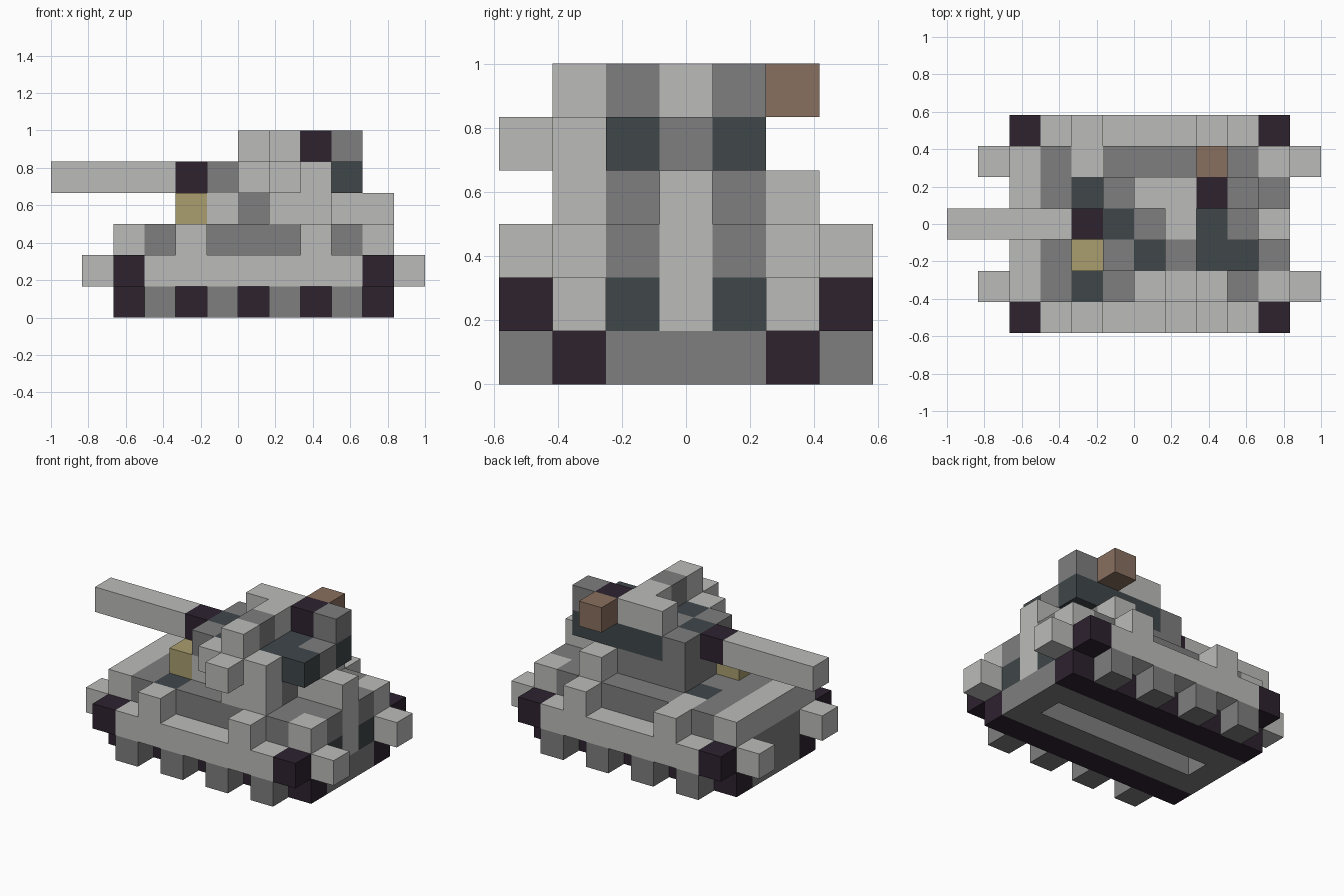
import bpy
import bmesh
from mathutils import Matrix, Vector

default = bpy.data.objects.get("Cube")
if default:
    bpy.data.objects.remove(default, do_unlink=True)

U = 1 / 6  # edge of one block
ORIGIN = Vector((-6, -3.5, 0))


def material(name, r, g, b):
    m = bpy.data.materials.new(name)
    m.use_nodes = True
    m.diffuse_color = (r, g, b, 1)
    m.node_tree.nodes["Principled BSDF"].inputs["Base Color"].default_value = (r, g, b, 1)
    return m


LIGHT = material("light grey", .5, .5, .49)
GREY = material("mid grey", .21, .21, .21)
DARK = material("dark plum", .026, .016, .028)
SLATE = material("slate", .05, .062, .068)
BROWN = material("brown", .25, .16, .115)
YELLOW = material("mustard", .4, .34, .155)


def part(name, mat, *blocks, mirror=False):
    """Blocks are (x, y, z) cells; a pair (first, last) spans several cells."""
    bm = bmesh.new()
    cells = list(blocks)
    if mirror:
        cells += [(x, 6 - y, z) for x, y, z in blocks]
    for cell in cells:
        spans = [c if isinstance(c, tuple) else (c, c) for c in cell]
        low = Vector([s[0] for s in spans])
        high = Vector([s[1] + 1 for s in spans])
        centre = ((low + high) / 2 + ORIGIN) * U
        size = (high - low) * U
        bmesh.ops.create_cube(bm, size=1,
                              matrix=Matrix.Translation(centre) @ Matrix.Diagonal((*size, 1)))
    mesh = bpy.data.meshes.new(name)
    bm.to_mesh(mesh)
    bm.free()
    mesh.materials.append(mat)
    obj = bpy.data.objects.new(name, mesh)
    bpy.context.collection.objects.link(obj)


# Running gear
part("tracks", DARK, ((2, 10), 1, 0), mirror=True)
part("wheels", GREY, *[(x, 0, 0) for x in range(3, 10, 2)], mirror=True)
part("floor_rails", GREY, ((2, 10), 2, 0), mirror=True)
part("floor_ends", GREY, (2, 3, 0), (10, 3, 0))

# Lower hull
part("side_skirts", LIGHT, ((3, 9), 0, 1), mirror=True)
part("skirt_corners", DARK, (2, 0, 1), (10, 0, 1), mirror=True)
part("bumpers", LIGHT, (1, 1, 1), (11, 1, 1), mirror=True)
part("hull_sides", LIGHT, ((2, 10), 1, 1), mirror=True)
part("hull_core", GREY, ((3, 9), 2, 1), mirror=True)
part("hull_nose", GREY, (2, (2, 4), 1))
part("hull_spine", LIGHT, ((3, 10), 3, 1))
part("rear_vents", SLATE, (10, 2, 1), mirror=True)

# Deck
part("skirt_posts", LIGHT, (4, 0, 2), (8, 0, 2), mirror=True)
part("deck_nose", LIGHT, (2, (1, 5), 2))
part("deck_step", GREY, (3, (1, 5), 2))
part("deck_seat", GREY, (4, (2, 3), 2))
part("deck_hatches", SLATE, (4, 1, 2), (4, 4, 2))
part("deck_block", LIGHT, (4, 5, 2))
part("deck", GREY, ((5, 9), (1, 5), 2))
part("rear_corners", LIGHT, (10, 1, 2), mirror=True)
part("rear_grilles", GREY, (10, 2, 2), mirror=True)
part("rear_column", LIGHT, (10, 3, 2), ((9, 10), 3, 3))

# Turret base
part("lamp", YELLOW, (4, 2, 3))
part("turret_cheek", LIGHT, (5, 2, 3))
part("turret_base", GREY, ((6, 8), 2, 3), ((5, 8), (3, 4), 3))
part("turret_side_plate", LIGHT, ((7, 8), 1, 3), ((6, 8), 1, 4), (7, 0, 4))
part("turret_side_block", LIGHT, (8, 5, 3))

# Gun and turret body
part("gun_barrel", LIGHT, ((0, 3), 3, 4))
part("gun_mount", DARK, (4, 3, 4))
part("turret_front", GREY, (5, 2, 4), (5, 4, 4), (6, 3, 4))
part("turret_body", SLATE, (5, 3, 4), ((6, 9), 2, 4), ((7, 8), 3, 4), ((6, 9), 4, 4))
part("turret_rear", GREY, (9, 3, 4))

# Turret top
part("roof", LIGHT, ((6, 7), 4, 5), (7, 3, 5), (7, 1, 5))
part("roof_link", GREY, (7, 2, 5))
part("roof_hatch", DARK, (8, 4, 5))
part("roof_rear", GREY, (9, 4, 5))
part("stowage_box", BROWN, (8, 5, 5))
